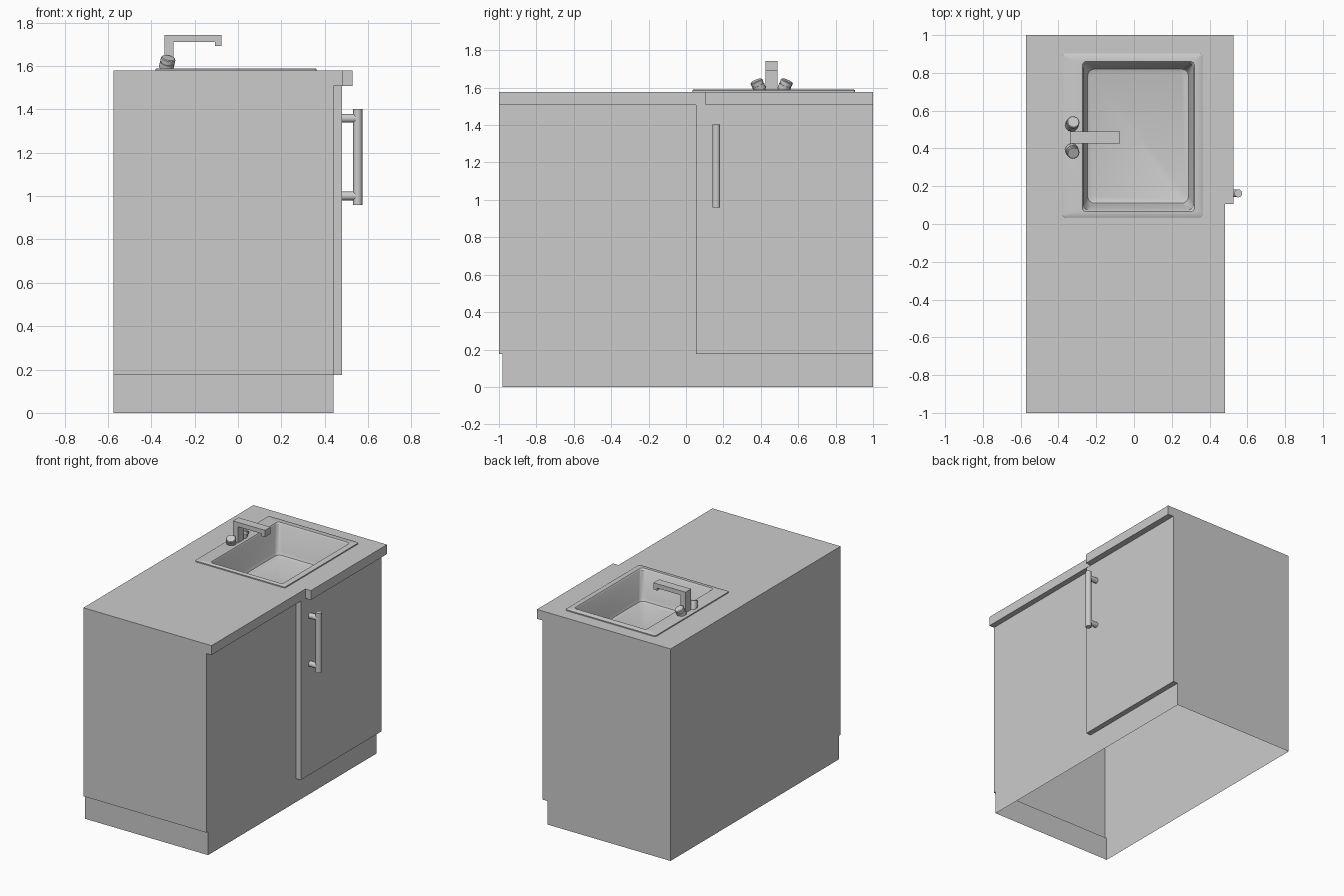
import bpy, bmesh, math
from mathutils import Vector

if "Cube" in bpy.data.objects:
    bpy.data.objects.remove(bpy.data.objects["Cube"])


def finish(name, bm, smooth=False, fix_normals=True):
    if fix_normals:
        bmesh.ops.recalc_face_normals(bm, faces=bm.faces)
    me = bpy.data.meshes.new(name)
    bm.to_mesh(me)
    bm.free()
    ob = bpy.data.objects.new(name, me)
    bpy.context.collection.objects.link(ob)
    if smooth:
        bpy.ops.object.select_all(action='DESELECT')
        ob.select_set(True)
        bpy.context.view_layer.objects.active = ob
        bpy.ops.object.shade_smooth_by_angle(angle=math.radians(35))
    return ob


def prism(name, pts, depth, open_ends_z=None):
    """Extrude a flat outline along a vector; optionally drop faces lying at given z levels."""
    bm = bmesh.new()
    face = bm.faces.new([bm.verts.new(p) for p in pts])
    ext = bmesh.ops.extrude_face_region(bm, geom=[face], use_keep_orig=True)
    bmesh.ops.translate(bm, vec=depth, verts=[v for v in ext['geom'] if isinstance(v, bmesh.types.BMVert)])
    bmesh.ops.recalc_face_normals(bm, faces=bm.faces)
    if open_ends_z:
        gone = [f for f in bm.faces if any(all(abs(v.co.z - z) < 1e-5 for v in f.verts) for z in open_ends_z)]
        bmesh.ops.delete(bm, geom=gone, context='FACES')
    return finish(name, bm, fix_normals=False)


def box(name, x0, x1, y0, y1, z0, z1):
    return prism(name, [(x0, y0, z0), (x1, y0, z0), (x1, y1, z0), (x0, y1, z0)], (0, 0, z1 - z0))


def lathe_loft(name, start, end, rings, sides=16):
    """Round part from start to end; rings are (fraction along, radius)."""
    a, d = Vector(start), Vector(end) - Vector(start)
    q = d.to_track_quat('Z', 'Y')
    loops = [[a + d * t + q @ Vector((r * math.cos(2 * math.pi * i / sides), r * math.sin(2 * math.pi * i / sides), 0))
              for i in range(sides)] for t, r in rings]
    return loft(name, loops, True, True)


def loft(name, loops, cap_start, cap_end):
    bm = bmesh.new()
    vs = [[bm.verts.new(p) for p in loop] for loop in loops]
    n = len(vs[0])
    for lo, hi in zip(vs, vs[1:]):
        for i in range(n):
            j = (i + 1) % n
            bm.faces.new((lo[i], lo[j], hi[j], hi[i]))
    if cap_start:
        bm.faces.new(vs[0][::-1])
    if cap_end:
        bm.faces.new(vs[-1])
    # outward for solids, upward-facing for the open sink
    return finish(name, bm, smooth=True, fix_normals=cap_start)


def rounded_rect(x0, x1, y0, y1, z, r, seg=4):
    pts = []
    for k, (cx, cy) in enumerate([(x1 - r, y1 - r), (x0 + r, y1 - r), (x0 + r, y0 + r), (x1 - r, y0 + r)]):
        for s in range(seg + 1):
            a = math.pi / 2 * (k + s / seg)
            pts.append((cx + r * math.cos(a), cy + r * math.sin(a), z))
    return pts


# Cabinet body: hollow shell, open underneath, with a toe recess on the front
outline = [(-0.98, 0), (1, 0), (1, 1.51), (-1, 1.51), (-1, 0.175), (-0.98, 0.175)]
prism("cabinet_body", [(-0.573, y, z) for y, z in outline], (1.013, 0, 0), open_ends_z=(0, 1.51))

# Door
box("cabinet_door", 0.44, 0.48, 0.053, 1.0, 0.175, 1.509)

# Countertop, deeper above the door, with a hole for the sink
top = [(-0.573, -1), (0.482, -1), (0.482, 0.105), (0.527, 0.105), (0.527, 1), (-0.573, 1)]
counter = prism("countertop", [(x, y, 1.508) for x, y in top], (0, 0, 0.07))
cutter = box("sink_hole_cutter", -0.29, 0.335, 0.052, 0.872, 1.4, 1.7)
cutter.hide_render = True
cutter.hide_set(True)
cutter.display_type = 'WIRE'
hole = counter.modifiers.new("sink_hole", 'BOOLEAN')
hole.operation, hole.object, hole.solver = 'DIFFERENCE', cutter, 'EXACT'

# Sink: rim, rounded lip, sloping walls and floor
loft("sink_basin", [
    rounded_rect(-0.38, 0.362, 0.035, 0.903, 1.577, 0.012),
    rounded_rect(-0.38, 0.362, 0.035, 0.903, 1.586, 0.012),
    rounded_rect(-0.376, 0.358, 0.039, 0.899, 1.589, 0.012),
    rounded_rect(-0.273, 0.32, 0.065, 0.86, 1.589, 0.02),
    rounded_rect(-0.268, 0.313, 0.075, 0.852, 1.578, 0.025),
    rounded_rect(-0.255, 0.296, 0.10, 0.83, 1.39, 0.035),
    rounded_rect(-0.245, 0.288, 0.11, 0.82, 1.368, 0.035),
    rounded_rect(-0.225, 0.27, 0.13, 0.80, 1.36, 0.03),
], False, True)
lathe_loft("sink_drain", (0.002, 0.46, 1.357), (0.002, 0.46, 1.364), [(0, 0.046), (1, 0.046)], 24)

# Square-section faucet
spout = [(-0.34, 1.58), (-0.298, 1.58), (-0.298, 1.71), (-0.106, 1.71), (-0.106, 1.692),
         (-0.075, 1.692), (-0.075, 1.743), (-0.34, 1.743)]
prism("faucet_spout", [(x, 0.425, z) for x, z in spout], (0, 0.065, 0))

# Tilted tap knobs either side of the spout
for side, name in ((-1, "front_tap_knob"), (1, "rear_tap_knob")):
    y = 0.458
    lathe_loft(name, (-0.334, y + side * 0.058, 1.578), (-0.321, y + side * 0.083, 1.637),
               [(0, 0.028), (0.2, 0.028), (0.2, 0.034), (0.6, 0.034), (0.6, 0.030),
                (0.68, 0.030), (0.68, 0.034), (0.94, 0.034), (1, 0.030)], 12)

# Door handle: bar and two standoffs
lathe_loft("handle_bar", (0.552, 0.162, 0.958), (0.552, 0.162, 1.402), [(0, 0.021), (1, 0.021)])
for z, name in ((1.0, "handle_lower_post"), (1.358, "handle_upper_post")):
    lathe_loft(name, (0.478, 0.162, z), (0.552, 0.162, z), [(0, 0.02), (1, 0.02)])
